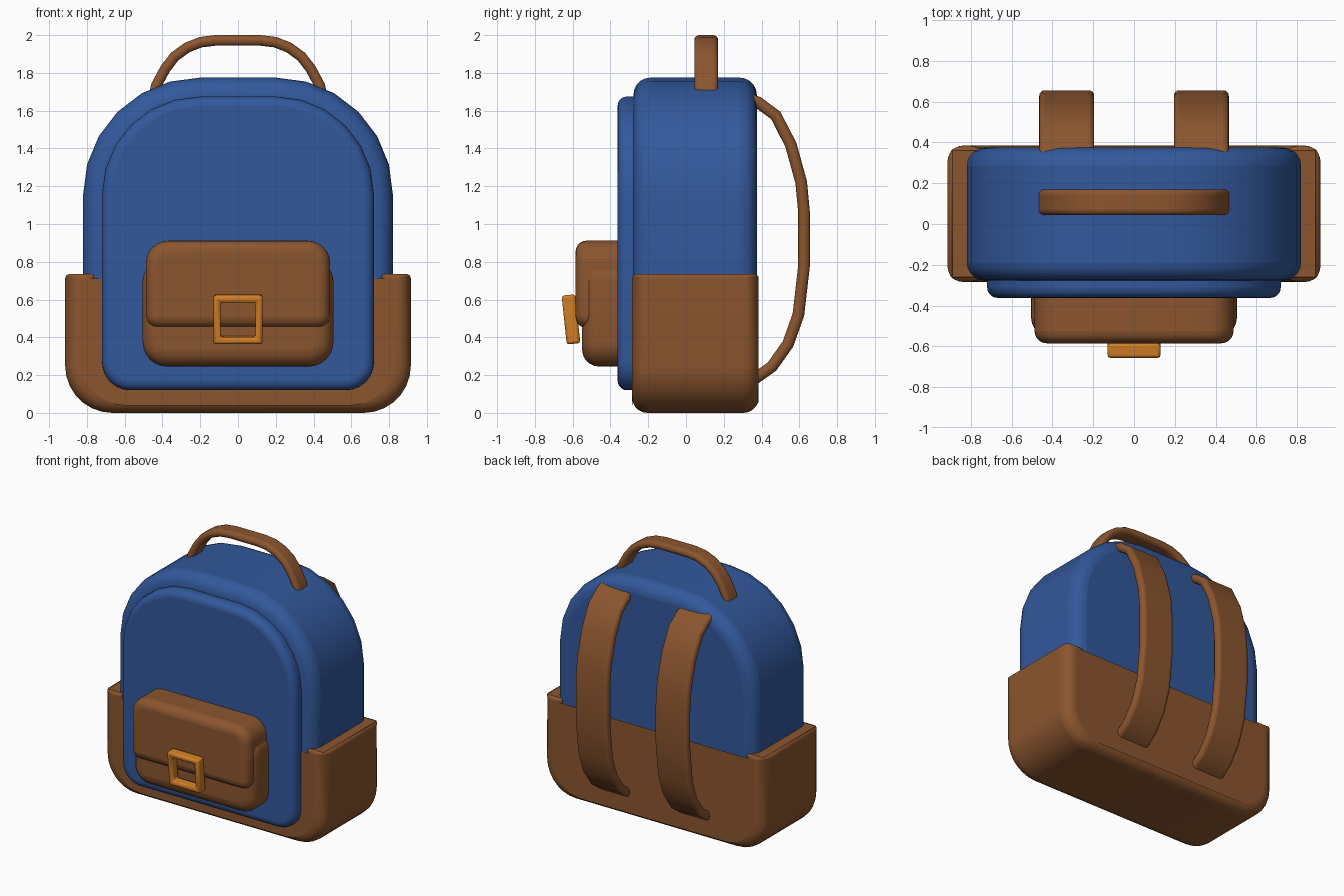
import bpy, bmesh, math
from mathutils import Vector

if "Cube" in bpy.data.objects:
    bpy.data.objects.remove(bpy.data.objects["Cube"])


def material(name, rgb):
    m = bpy.data.materials.new(name)
    m.diffuse_color = (*rgb, 1)
    m.use_nodes = True
    m.node_tree.nodes["Principled BSDF"].inputs["Base Color"].default_value = m.diffuse_color
    return m


BLUE = material("blue fabric", (0.032, 0.098, 0.33))
BROWN = material("brown leather", (0.26, 0.092, 0.028))
ORANGE = material("orange metal", (0.64, 0.21, 0.02))


def finish(name, bm, mat, bevel, segments=4, limit="ANGLE"):
    bmesh.ops.recalc_face_normals(bm, faces=bm.faces)
    mesh = bpy.data.meshes.new(name)
    bm.to_mesh(mesh)
    bm.free()
    obj = bpy.data.objects.new(name, mesh)
    bpy.context.collection.objects.link(obj)
    mesh.materials.append(mat)
    mod = obj.modifiers.new("soft_edges", "BEVEL")
    mod.width, mod.segments, mod.limit_method = bevel, segments, limit
    mod.angle_limit = math.radians(40)
    bpy.ops.object.select_all(action="DESELECT")
    bpy.context.view_layer.objects.active = obj
    obj.select_set(True)
    bpy.ops.object.shade_smooth_by_angle(angle=math.radians(40))
    return obj


def arc(cx, cz, r, a0, a1, n):
    return [(cx + r * math.cos(math.radians(a0 + (a1 - a0) * i / n)),
             cz + r * math.sin(math.radians(a0 + (a1 - a0) * i / n)))
            for i in range(n + 1)]


def outline(hw, z0, z1, rb, rt, n=6):
    """Symmetric rounded outline in x/z."""
    right = arc(hw - rb, z0 + rb, rb, -90, 0, 6) + arc(hw - rt, z1 - rt, rt, 0, 90, n)
    return right + [(-x, z) for x, z in reversed(right)]


def prism(name, pts, y0, y1, mat, bevel, crisp_z=9):
    """Extrude an outline along y; edges above crisp_z get a smaller bevel."""
    bm = bmesh.new()
    weight = bm.edges.layers.float.new("bevel_weight_edge")
    a = [bm.verts.new((x, y0, z)) for x, z in pts]
    b = [bm.verts.new((x, y1, z)) for x, z in pts]
    bm.faces.new(a)
    bm.faces.new(b)
    for i in range(len(a)):
        j = (i + 1) % len(a)
        bm.faces.new((a[i], a[j], b[j], b[i]))
    for e in bm.edges:
        v, w = e.verts
        if min(v.co.z, w.co.z) > crisp_z:
            e[weight] = 0.3
        elif abs(v.co.y - w.co.y) < 1e-5:
            e[weight] = 1.0
    return finish(name, bm, mat, bevel, 5, "WEIGHT")


def band(name, pts, thick, width, place, mat, bevel):
    """Flat strap following a 2D centre line; place(u, v, w) maps into space."""
    bm = bmesh.new()
    rings = []
    for i, p in enumerate(pts):
        p = Vector(p)
        t = (Vector(pts[min(i + 1, len(pts) - 1)]) - Vector(pts[max(i - 1, 0)])).normalized()
        n = Vector((-t.y, t.x)) * thick / 2
        rings.append([bm.verts.new(place(*(p + n * s), w * width / 2))
                      for s, w in ((-1, -1), (1, -1), (1, 1), (-1, 1))])
    for r, q in zip(rings, rings[1:]):
        for k in range(4):
            bm.faces.new((r[k], r[(k + 1) % 4], q[(k + 1) % 4], q[k]))
    bm.faces.new(rings[0])
    bm.faces.new(rings[-1])
    return finish(name, bm, mat, bevel)


# Main bag and raised front panel
prism("main_body", outline(0.82, 0.05, 1.775, 0.2, 0.62), -0.278, 0.375, BLUE, 0.09)
prism("front_panel", outline(0.72, 0.12, 1.675, 0.15, 0.52), -0.362, -0.2, BLUE, 0.05)

# U-shaped leather base wrapping the bottom and sides
half = [(0.915, 0.735), (0.73, 0.735)]
outer = arc(0.665, 0.25, 0.25, 0, -90, 7)
inner = arc(0.60, 0.25, 0.13, -90, 0, 5)
right = inner + half[::-1] + outer
prism("leather_base", right + [(-x, z) for x, z in reversed(right)],
      -0.285, 0.385, BROWN, 0.08, crisp_z=0.7)

# Front pocket with its flap
prism("front_pocket", outline(0.505, 0.245, 0.8, 0.13, 0.1), -0.55, -0.26, BROWN, 0.09)
prism("pocket_flap", outline(0.488, 0.45, 0.912, 0.07, 0.12), -0.585, -0.26, BROWN, 0.06)

# Square buckle, leaning slightly forward
bm = bmesh.new()
section = [(0.13, -0.036), (0.13, 0.036), (0.092, 0.036), (0.092, -0.036)]
rings = [[bm.verts.new((sx * r, y, sz * r)) for r, y in section]
         for sx, sz in ((-1, -1), (1, -1), (1, 1), (-1, 1))]
for i in range(4):
    r, q = rings[i], rings[(i + 1) % 4]
    for k in range(4):
        bm.faces.new((r[k], r[(k + 1) % 4], q[(k + 1) % 4], q[k]))
buckle = finish("buckle", bm, ORANGE, 0.014, 2)
buckle.location = (0, -0.609, 0.495)
buckle.rotation_euler.x = math.radians(6)

# Carry handle on top
side = [(0.45, 1.66), (0.432, 1.735)] + [
    (0.12 + 0.30 * math.cos(math.radians(a)), 1.69 + 0.282 * math.sin(math.radians(a)))
    for a in (28, 44, 60, 75, 90)]
band("top_handle", side + [(-x, z) for x, z in reversed(side)], 0.056, 0.126,
     lambda u, v, w: (u, 0.107 + w, v), BROWN, 0.026)

# Two shoulder straps bowing out from the back
path = [(0.30, 1.67), (0.38, 1.645), (0.475, 1.575), (0.555, 1.42), (0.61, 1.22), (0.625, 1.06),
        (0.625, 0.78), (0.595, 0.52), (0.54, 0.365), (0.455, 0.245), (0.37, 0.185), (0.30, 0.165)]
for label, s in (("left", -1), ("right", 1)):
    band(label + "_shoulder_strap", path, 0.062, 0.27,
         lambda u, v, w: (s * 0.33 + w, u, v), BROWN, 0.028)
